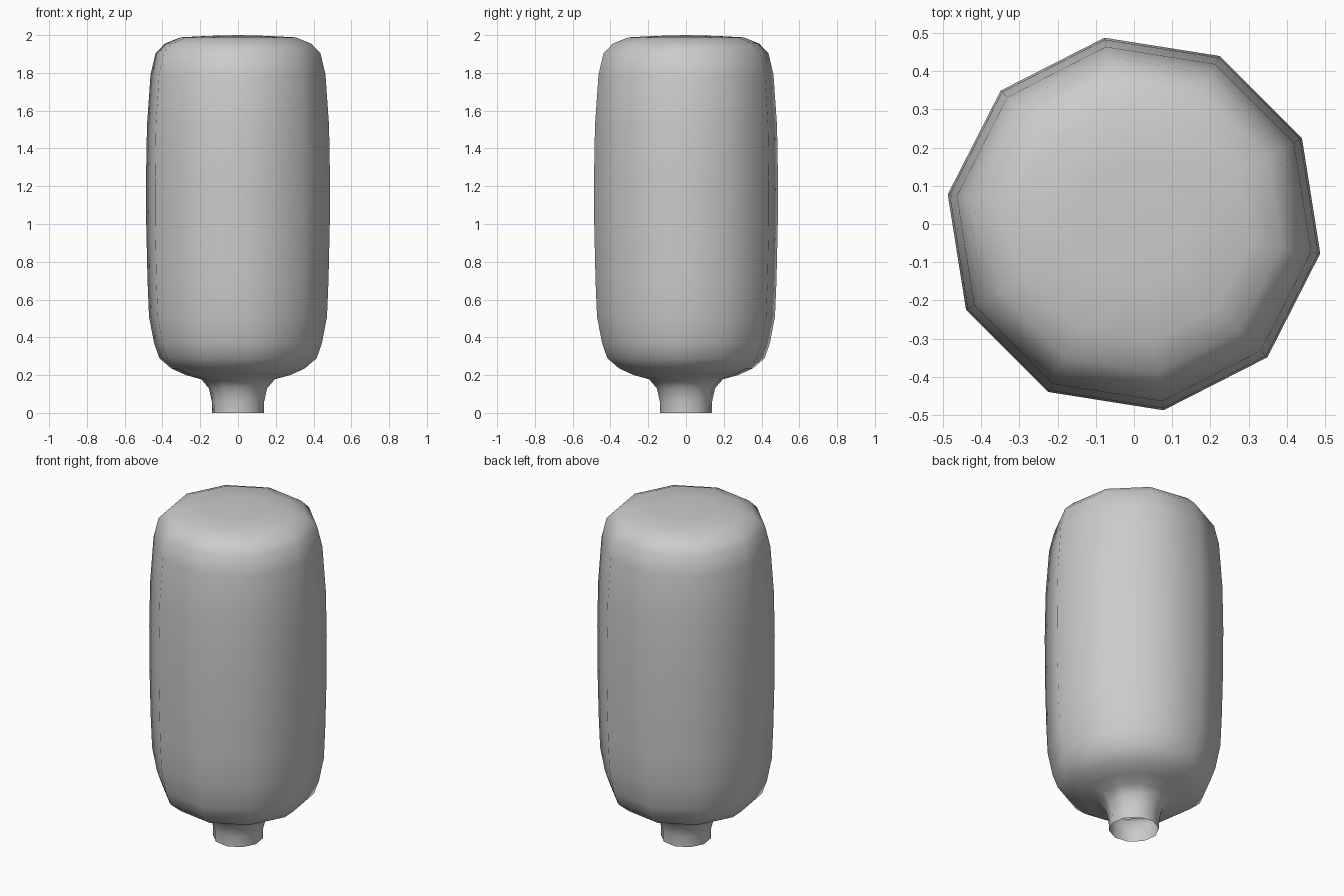
import bpy, bmesh, math

if "Cube" in bpy.data.objects:
    bpy.data.objects.remove(bpy.data.objects["Cube"])

SIDES = 10
OFFSET = math.radians(27)

# (radius, z) from the open neck up to the closed base
PROFILE = [
    (0.138, 0.0), (0.140, 0.06), (0.156, 0.13), (0.198, 0.178),
    (0.28, 0.20), (0.358, 0.235), (0.422, 0.29), (0.45, 0.37),
    (0.477, 0.51), (0.485, 0.70), (0.492, 1.0), (0.493, 1.25),
    (0.488, 1.52), (0.469, 1.79), (0.442, 1.905), (0.392, 1.955),
    (0.31, 1.988), (0.16, 1.996),
]


def lathe(name, profile, top_z):
    """Ten-sided lathed surface, open below and closed at the top."""
    bm = bmesh.new()
    rings = []
    for r, z in profile:
        rings.append([bm.verts.new((r * math.cos(OFFSET + i * math.tau / SIDES),
                                    r * math.sin(OFFSET + i * math.tau / SIDES), z))
                      for i in range(SIDES)])
    for low, high in zip(rings, rings[1:]):
        for i in range(SIDES):
            j = (i + 1) % SIDES
            bm.faces.new((low[i], low[j], high[j], high[i]))
    tip = bm.verts.new((0, 0, top_z))
    for i in range(SIDES):
        bm.faces.new((rings[-1][i], rings[-1][(i + 1) % SIDES], tip))
    for f in bm.faces:
        f.smooth = True
    mesh = bpy.data.meshes.new(name)
    bm.to_mesh(mesh)
    bm.free()
    obj = bpy.data.objects.new(name, mesh)
    bpy.context.collection.objects.link(obj)
    return obj


# Upside-down bottle
lathe("bottle", PROFILE, 2.0)
